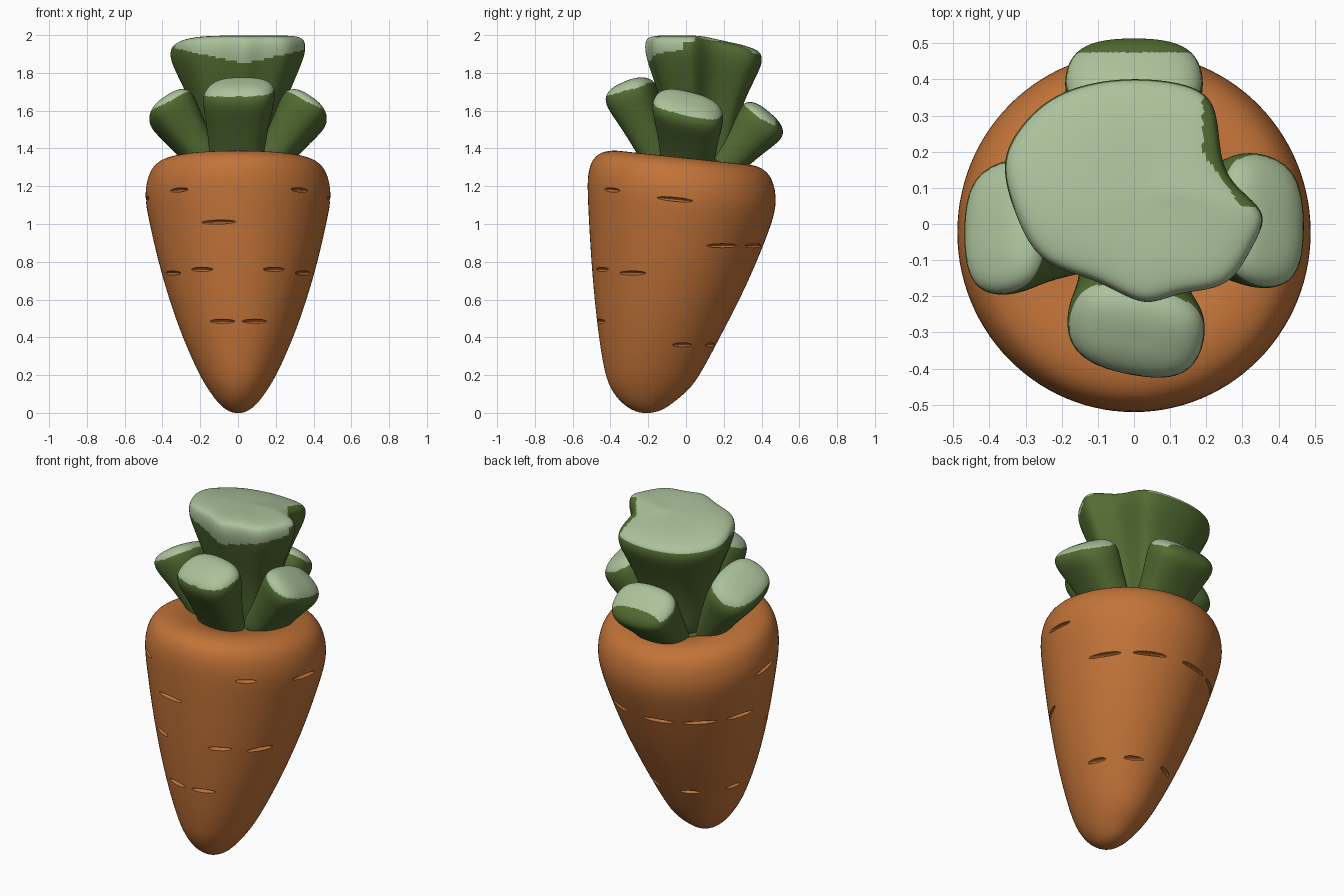
import bpy, bmesh, math
from mathutils import Vector, Matrix

if "Cube" in bpy.data.objects:
    bpy.data.objects.remove(bpy.data.objects["Cube"])


def material(name, rgb):
    m = bpy.data.materials.new(name)
    m.diffuse_color = (*rgb, 1)
    m.use_nodes = True
    m.node_tree.nodes["Principled BSDF"].inputs["Base Color"].default_value = m.diffuse_color
    return m


ORANGE = material("carrot orange", (0.54, 0.172, 0.04))
GREEN = material("leaf green", (0.085, 0.15, 0.032))
PALE = material("pale cut green", (0.41, 0.54, 0.33))


def apply_all(ob):
    bpy.ops.object.select_all(action='DESELECT')
    ob.select_set(True)
    bpy.context.view_layer.objects.active = ob
    for m in list(ob.modifiers):
        bpy.ops.object.modifier_apply(modifier=m.name)


def smooth(ob, deg=40):
    bpy.ops.object.select_all(action='DESELECT')
    ob.select_set(True)
    bpy.context.view_layer.objects.active = ob
    bpy.ops.object.shade_smooth_by_angle(angle=math.radians(deg))


def loft(name, rings, mats, levels=2):
    """Closed skin through rings of points, rounded by subdivision."""
    bm = bmesh.new()
    vr = [[bm.verts.new(p) for p in r] for r in rings]
    n = len(vr[0])
    for a, b in zip(vr, vr[1:]):
        for i in range(n):
            j = (i + 1) % n
            bm.faces.new((a[i], a[j], b[j], b[i]))
    for r in (vr[0], vr[-1]):
        c = bm.verts.new(sum((v.co for v in r), Vector()) / n)
        for i in range(n):
            bm.faces.new((r[i], r[(i + 1) % n], c))
    bmesh.ops.recalc_face_normals(bm, faces=bm.faces)
    me = bpy.data.meshes.new(name)
    bm.to_mesh(me)
    bm.free()
    ob = bpy.data.objects.new(name, me)
    bpy.context.collection.objects.link(ob)
    for m in mats:
        me.materials.append(m)
    ob.modifiers.new("round", 'SUBSURF').levels = levels
    apply_all(ob)
    return ob


# Carrot root: z, front y, back y, half width, tilt
PROFILE = [
    (0.0, -.24, -.18, .025, 0), (.015, -.29, -.12, .065, 0), (.06, -.35, -.06, .112, 0),
    (.12, -.395, .015, .155, 0), (.2, -.43, .075, .205, 0), (.4, -.462, .18, .295, 0),
    (.6, -.485, .285, .365, 0), (.8, -.503, .37, .423, .03), (1.0, -.516, .44, .468, .08),
    (1.12, -.522, .475, .493, .1), (1.21, -.522, .478, .489, .105), (1.29, -.5, .458, .463, .107),
    (1.335, -.453, .418, .415, .107), (1.355, -.37, .355, .335, .107),
    (1.345, -.28, .26, .25, .107), (1.32, -.2, .2, .19, .107)]
rings = []
for z, y0, y1, rx, tilt in PROFILE:
    cy, ry = (y0 + y1) / 2, (y1 - y0) / 2
    ring = []
    for i in range(28):
        a = math.tau * i / 28
        dy = ry * math.sin(a) * 1.006
        ring.append((rx * math.cos(a) * 1.006, cy + dy, z - tilt * dy))
    rings.append(ring)
root = loft("carrot_root", rings, [ORANGE])


def section(z):
    for a, b in zip(PROFILE, PROFILE[1:]):
        if a[0] <= z <= b[0]:
            t = (z - a[0]) / (b[0] - a[0])
            y0, y1, rx = (a[k] + (b[k] - a[k]) * t for k in (1, 2, 3))
            return (y0 + y1) / 2, rx, (y1 - y0) / 2


# Short grooves around the root: z, length, azimuths in degrees
DASHES = [
    (1.18, .11, (230, 312)), (1.13, .2, (184, 356)), (1.01, .19, (257,)),
    (.76, .12, (242, 298)), (.74, .15, (210, 330)), (.485, .125, (255, 286)),
    (.885, .17, (33, 65, 102, 131, 162)), (.36, .1, (25, 66, 115, 165))]
bm = bmesh.new()
for z, length, angles in DASHES:
    cy, rx, ry = section(z)
    for deg in angles:
        a = math.radians(deg)
        t = Vector((-rx * math.sin(a), ry * math.cos(a), 0)).normalized()
        t.z = -.1 * t.y if z > .9 else 0
        t.normalize()
        nrm = t.cross(Vector((0, 0, 1))).normalized()
        up = nrm.cross(t)
        m = Matrix((t * length * .58, nrm * .03, up * .011)).transposed().to_4x4()
        m.translation = (rx * math.cos(a), cy + ry * math.sin(a), z)
        bmesh.ops.create_uvsphere(bm, u_segments=10, v_segments=8, radius=1, matrix=m)
bmesh.ops.recalc_face_normals(bm, faces=bm.faces)
me = bpy.data.meshes.new("groove_cutter")
bm.to_mesh(me)
bm.free()
me.materials.append(ORANGE)
cutter = bpy.data.objects.new("groove_cutter", me)
bpy.context.collection.objects.link(cutter)
cut = root.modifiers.new("grooves", 'BOOLEAN')
cut.operation, cut.solver, cut.object = 'DIFFERENCE', 'EXACT', cutter
apply_all(root)
bpy.data.objects.remove(cutter)
smooth(root, 35)

# Green disc where the stalks meet the root
disc = loft("stalk_base", [[(r * math.cos(math.tau * i / 20), .01 + r * math.sin(math.tau * i / 20), z)
            for i in range(20)] for z, r in ((1.27, .2), (1.325, .24), (1.35, .19))], [GREEN])
smooth(disc)

# Outer stalks: name, base, tip, width direction
STALKS = [
    ("front_stalk", (-.01, -.11, 1.28), (.008, -.305, 1.72), (1, -.2, 0)),
    ("right_stalk", (.13, .005, 1.27), (.37, .01, 1.63), (0, 1, -.25)),
    ("left_stalk", (-.13, 0, 1.27), (-.37, -.01, 1.63), (0, 1, -.25)),
    ("back_stalk", (0, .15, 1.25), (0, .422, 1.567), (1, 0, 0))]
# position along stalk, half width, half thickness
STEPS = [(0, .145, .085), (.3, .152, .095), (.65, .178, .12), (.86, .2, .142),
         (.985, .19, .137), (1.055, .14, .095), (1.075, .06, .04)]
for name, base, tip, wdir in STALKS:
    base, tip, w = Vector(base), Vector(tip), Vector(wdir).normalized()
    axis = tip - base
    u = axis.cross(w).normalized()
    rings = []
    for t, hw, ht in STEPS:
        ring = []
        for i in range(14):
            a = math.tau * i / 14
            c, s = math.cos(a), math.sin(a)
            c, s = (math.copysign(abs(v) ** .75, v) for v in (c, s))
            ring.append(base + axis * t + w * hw * c + u * ht * s)
        rings.append(ring)
    ob = loft(name, rings, [GREEN, PALE], 3)
    d = axis.normalized()
    for p in ob.data.polygons:
        t = (p.center - base).dot(d) / axis.length
        if t > .87 and p.normal.z > .3 and p.normal.dot(d) > .25 and p.center.y < .475:
            p.material_index = 1
    smooth(ob, 60)

# Central bunch: irregular outline flaring upward
OUTLINE = [(-.375, .17), (-.32, .27), (-.225, .365), (-.05, .41), (.15, .395), (.235, .34),
           (.235, .18), (.28, .1), (.38, .03), (.33, -.06), (.265, -.185), (.12, -.185),
           (.03, -.24), (-.1, -.15), (-.26, -.12), (-.33, .02)]
c = Vector((0, .07))
rings = []
for z, s in ((1.28, .48), (1.45, .54), (1.62, .67), (1.78, .86), (1.9, 1.0),
             (1.965, 1.0), (1.995, .93), (2.0, .6)):
    k = max(0, (z - 1.6) / .4)
    rings.append([(c.x + (x - c.x) * s, c.y + (y - c.y) * s,
                   z - k * (.22 * max(0, y * s - .05) + .1 * max(0, -x * s - .15)))
                  for x, y in OUTLINE])
ob = loft("central_stalk", rings, [GREEN, PALE], 3)
for p in ob.data.polygons:
    n, q = p.normal, p.center
    low = 1.85 + .22 * abs(q.x - .03)
    # the right flank stays dark up onto the rim
    flank = q.y > .05 and q.x > .19 + max(0, .2 - q.y) * .7
    if q.z > 1.8 and not flank and (n.z > .35 or (n.y < -.3 and q.z > low)):
        p.material_index = 1
smooth(ob, 60)
